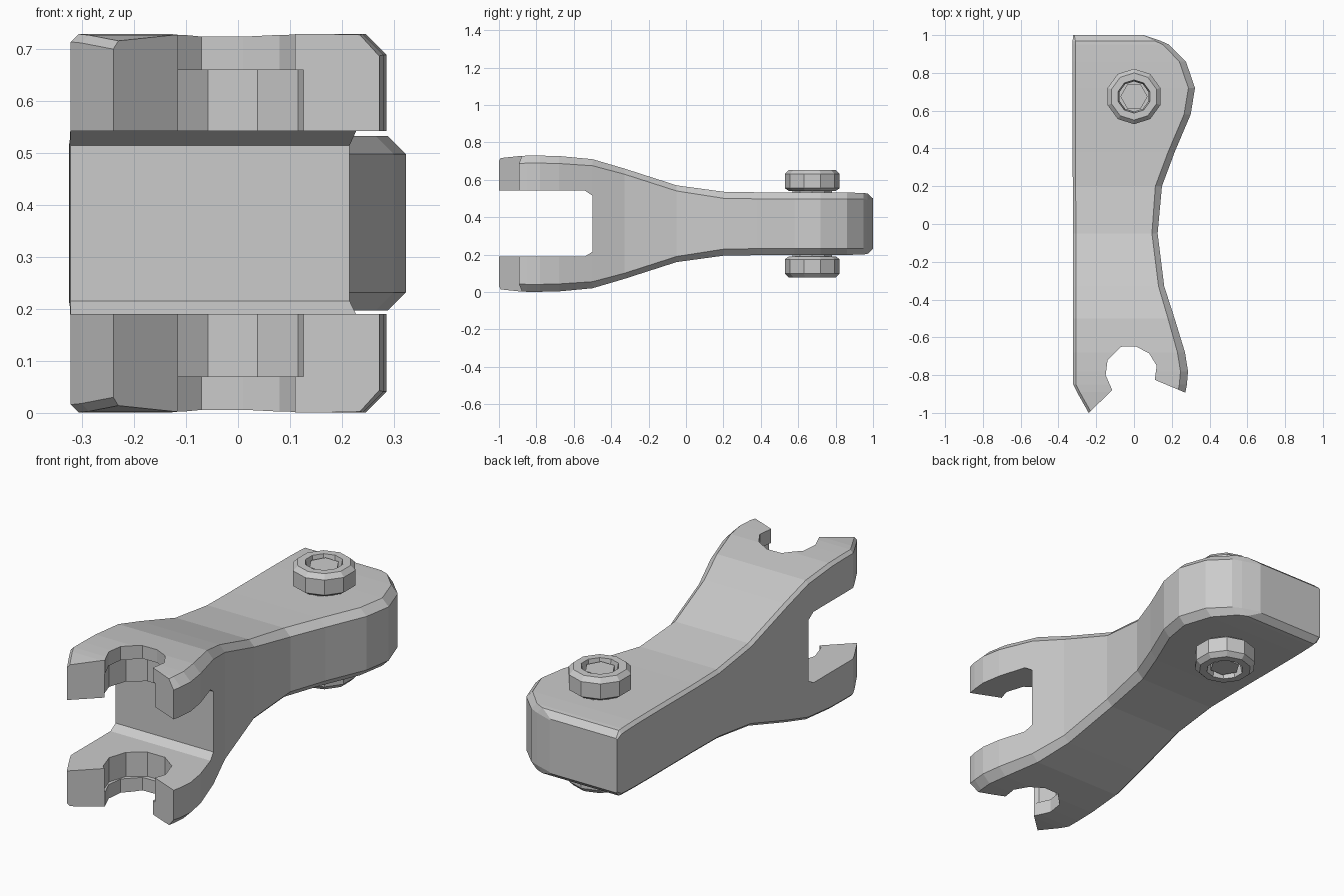
import bpy, bmesh
from math import cos, sin, pi

MID = 0.365  # mirror height of the whole part


def make_object(name, bm):
    bmesh.ops.recalc_face_normals(bm, faces=bm.faces)
    mesh = bpy.data.meshes.new(name)
    bm.to_mesh(mesh)
    bm.free()
    ob = bpy.data.objects.new(name, mesh)
    bpy.context.collection.objects.link(ob)
    return ob


def loft(name, rings, closed=False):
    bm = bmesh.new()
    loops = [[bm.verts.new(p) for p in ring] for ring in rings]
    n = len(loops[0])
    pairs = list(zip(loops, loops[1:]))
    if closed:
        pairs.append((loops[-1], loops[0]))
    else:
        bm.faces.new(loops[0])
        bm.faces.new(loops[-1])
    for a, b in pairs:
        for i in range(n):
            j = (i + 1) % n
            bm.faces.new((a[i], a[j], b[j], b[i]))
    return make_object(name, bm)


def circle(r, z, n, cx=0.0, cy=0.0, turn=0.0):
    return [(cx + r * cos(2 * pi * i / n + turn), cy + r * sin(2 * pi * i / n + turn), z)
            for i in range(n)]


def cut(target, cutter):
    mod = target.modifiers.new("cut", "BOOLEAN")
    mod.operation = "DIFFERENCE"
    mod.solver = "EXACT"
    mod.object = cutter
    bpy.context.view_layer.objects.active = target
    bpy.ops.object.modifier_apply(modifier=mod.name)
    bpy.data.objects.remove(cutter)


# Arm: stations of y, left x, right x, half height, left chamfer, right chamfer
stations = [
    (-1.00, -0.24, 0.27, 0.350, 0.015, 0.035),
    (-0.89, -0.302, 0.272, 0.362, 0.015, 0.040),
    (-0.85, -0.322, 0.280, 0.364, 0.015, 0.040),
    (-0.78, -0.322, 0.286, 0.364, 0.015, 0.040),
    (-0.68, -0.322, 0.270, 0.362, 0.015, 0.040),
    (-0.50, -0.322, 0.215, 0.345, 0.015, 0.035),
    (-0.33, -0.322, 0.160, 0.295, 0.015, 0.030),
    (-0.05, -0.322, 0.125, 0.205, 0.015, 0.030),
    (0.20, -0.324, 0.148, 0.171, 0.015, 0.035),
    (0.38, -0.325, 0.215, 0.168, 0.015, 0.035),
    (0.58, -0.325, 0.300, 0.168, 0.015, 0.035),
    (0.72, -0.325, 0.323, 0.168, 0.015, 0.035),
    (0.86, -0.325, 0.275, 0.167, 0.015, 0.035),
    (0.95, -0.325, 0.185, 0.164, 0.015, 0.032),
    (0.97, -0.325, 0.140, 0.162, 0.015, 0.032),
    (1.00, -0.322, 0.050, 0.135, 0.006, 0.006),
]


def section(y, xl, xr, h, cl, cr):
    top = [(xl, h - cl), (xl + cl, h), (xr - cr, h), (xr, h - cr)]
    return [(x, y, MID + z) for x, z in top] + [(x, y, MID - z) for x, z in reversed(top)]


arm = loft("fork_arm", [section(*s) for s in stations])

# Slot between the two tines
slot = [(-1.2, 0.19), (-0.54, 0.19), (-0.50, 0.215), (-0.50, 0.515), (-0.54, 0.542), (-1.2, 0.542)]
cut(arm, loft("slot_cutter", [[(x, y, z) for y, z in slot] for x in (-0.6, 0.6)]))

# Open mouth through both tines
mouth = [(-0.24, -1.0), (-0.115, -0.88), (-0.15, -0.80), (-0.14, -0.72), (-0.07, -0.65),
         (0.01, -0.648), (0.08, -0.685), (0.12, -0.75), (0.11, -0.825), (0.27, -0.892),
         (0.50, -0.99), (0.50, -1.2), (-0.24, -1.2)]
cut(arm, loft("mouth_cutter", [[(x, y, z) for x, y in mouth] for z in (-0.2, 1.0)]))

# Shallow wider seat on the inner side of each tine
cut(arm, loft("seat_cutter", [circle(0.155, z, 10, -0.01, -0.775) for z in (0.07, 0.66)]))

# Through bolt and the two collar nuts
loft("bolt", [circle(0.072, MID + s * 0.275, 6, 0, 0.675) for s in (-1, 1)])
for side, name in ((1, "upper_nut"), (-1, "lower_nut")):
    profile = [(0.125, 0.175), (0.147, 0.19), (0.147, 0.265), (0.125, 0.287),
               (0.088, 0.287), (0.080, 0.245), (0.080, 0.175)]
    loft(name, [circle(r, MID + side * z, 10, 0, 0.675, pi / 10) for r, z in profile], closed=True)
    loft(name.replace("nut", "washer"),
         [circle(0.11, MID + side * z, 10, 0, 0.675) for z in (0.15, 0.18)])
